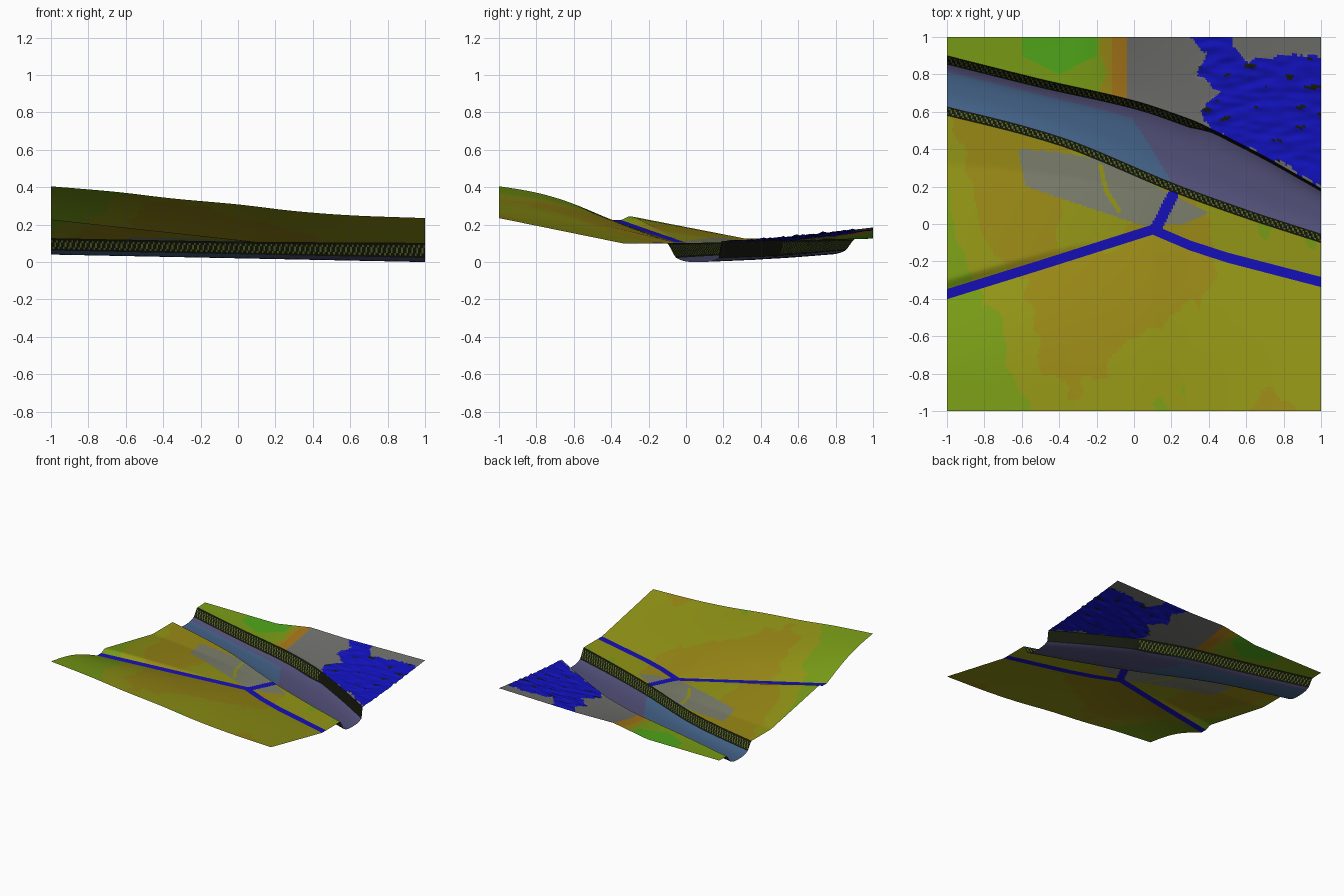
import bpy, math
from mathutils import Vector, noise

if "Cube" in bpy.data.objects:
    bpy.data.objects.remove(bpy.data.objects["Cube"])

COLS = 220
PALETTE = {
    "olive": (.29, .30, .008), "orange": (.32, .25, .008), "lime": (.19, .33, .008),
    "green": (.08, .38, .01), "rust": (.38, .18, .01), "parcel": (.20, .21, .15),
    "road_blue": (.008, .005, .48), "river_blue": (.055, .12, .24),
    "river_violet": (.085, .08, .19), "bank_black": (.008, .010, .004),
    "bank_green": (.12, .17, .02), "rock": (.16, .16, .15), "forest_blue": (.006, .006, .52),
}
MATS = {}
for key, rgb in PALETTE.items():
    MATS[key] = bpy.data.materials.new(key)
    MATS[key].diffuse_color = (*rgb, 1)
KEYS = list(PALETTE)


def clamp(v):
    return max(0.0, min(1.0, v))


def ease(v):
    v = clamp(v)
    return v * v * (3 - 2 * v)


def curve(pts, smooth=True):
    """Interpolating function through (x, value) points."""
    n = len(pts)
    def slope(i):
        a, b = pts[max(i - 1, 0)], pts[min(i + 1, n - 1)]
        return (b[1] - a[1]) / (b[0] - a[0])
    def f(x):
        i = 0
        while i < n - 2 and x > pts[i + 1][0]:
            i += 1
        (x0, v0), (x1, v1) = pts[i], pts[i + 1]
        h = x1 - x0
        t = clamp((x - x0) / h)
        if not smooth:
            return v0 + (v1 - v0) * t
        return ((2*t**3 - 3*t*t + 1) * v0 + (t**3 - 2*t*t + t) * h * slope(i)
                + (3*t*t - 2*t**3) * v1 + (t**3 - t*t) * h * slope(i + 1))
    return f


def inside(x, y, poly):
    hit = False
    for (ax, ay), (bx, by) in zip(poly, poly[1:] + poly[:1]):
        if (ay > y) != (by > y) and x < (bx - ax) * (y - ay) / (by - ay) + ax:
            hit = not hit
    return hit


def near_line(x, y, a, b, r):
    p, a, b = Vector((x, y)), Vector(a), Vector(b)
    d = b - a
    t = clamp((p - a).dot(d) / d.length_squared)
    return (p - a - d * t).length < r


def strip(name, y0, y1, rows, height, colour):
    """Terrain band between two plan curves, coloured face by face."""
    verts, faces, mats = [], [], []
    for i in range(COLS + 1):
        x = -1 + 2 * i / COLS
        a, b = y0(x), y1(x)
        for j in range(rows + 1):
            t = j / rows
            y = a + (b - a) * t
            verts.append((x, y, height(x, y, t)))
    w = rows + 1
    for i in range(COLS):
        for j in range(rows):
            k = i * w + j
            faces.append((k, k + w, k + w + 1, k + 1))
            c = (Vector(verts[k]) + Vector(verts[k + w + 1])) / 2
            mats.append(KEYS.index(colour(c.x, c.y, (j + .5) / rows, i)))
    me = bpy.data.meshes.new(name)
    me.from_pydata(verts, [], faces)
    for key in KEYS:
        me.materials.append(MATS[key])
    me.polygons.foreach_set("material_index", mats)
    me.polygons.foreach_set("use_smooth", [True] * len(faces))
    ob = bpy.data.objects.new(name, me)
    bpy.context.collection.objects.link(ob)


# Plan curves
road = curve([(-1, -.375), (-.5, -.22), (.1, -.03), (.3, -.115), (.5, -.18), (1, -.31)], False)
south_top = curve([(-1, .58), (-.6, .48), (-.3, .385), (.2, .175), (.6, .03), (1, -.1)])
north_top = curve([(-1, .90), (-.5, .775), (0, .66), (.3, .56), (.4, .515), (.7, .36), (1, .19)])
bank_w = curve([(-1, .048), (.3, .045), (.42, .018), (1, .015)], False)
road_lo = lambda x: road(x) - .027
road_hi = lambda x: road(x) + .027
south_foot = lambda x: south_top(x) + .048
north_foot = lambda x: north_top(x) - bank_w(x)

# Height curves
front_z = curve([(-1, .405), (-.65, .375), (-.35, .34), (0, .308), (.3, .273), (.6, .25), (1, .235)])
back_z = curve([(-1, .126), (-.35, .126), (-.04, .178), (.28, .172), (1, .185)], False)
road_z = curve([(-1, .225), (.1, .105), (1, .10)], False)
south_z = curve([(-1, .125), (0, .107), (1, .10)])
north_z = curve([(-1, .122), (0, .118), (1, .112)])
bed = lambda x: .02 - .02 * x
foot_z = lambda x: bed(x) + .022

FOREST = [(.28, 1.01), (.52, 1.01), (.52, .95), (.6, .86), (.75, .9), (1.01, .91), (1.01, .2),
          (.4, .52), (.35, .6), (.47, .7), (.32, .8), (.4, .92)]
PARCEL = [(-.62, .40), (-.45, .39), (-.15, .34), (.22, .15), (.40, .06), (.27, 0), (.05, -.01), (-.58, .2)]


def field_colour(x, y):
    v = noise.noise(Vector((x * 1.4 + 3, y * 1.4, .5))) + .12 * noise.noise(Vector((x * 9, y * 9, 2)))
    v += .25 * math.exp(-((x - .1)**2 + (y + .4)**2) * 4) - .3 * clamp(-.3 - x) * clamp(y + .5)
    return "orange" if v > .12 else "lime" if v < -.28 else "olive"


def middle_colour(x, y, t, i):
    if near_line(x, y, (.12, -.02), (.205, .15), .03):
        return "road_blue"
    if inside(x, y, PARCEL):
        if near_line(x, y, (-.18, .31), (-.15, .18), .012) or near_line(x, y, (-.15, .18), (-.08, .07), .012):
            return "olive"
        return "parcel"
    return field_colour(x, y)


def in_forest(x, y):
    q = Vector((round(x * 35) / 35, round(y * 45) / 45, 0))
    n = noise.noise_vector(q * 13) * .035
    return inside(x + n.x, y + n.y, FOREST)


def north_colour(x, y, t, i):
    if in_forest(x, y):
        return "bank_black" if noise.noise(Vector((x * 9, y * 28, 4))) > .46 else "forest_blue"
    if x > -.04:
        return "rock"
    if x > -.17 - .04 * noise.noise(Vector((0, y * 8, 0))):
        return "rust" if x > -.12 else "orange"
    return "green" if abs(x + .4) < .2 and y > .8 + .5 * abs(x + .4) else "lime"


def bank_colour(x, y, t, i):
    if t < .18 or t > .85 or (y > north_foot(x) - .001 and x > .38):
        return "bank_black"
    return "bank_green" if (i + int(t * 3)) % 3 == 0 else "bank_black"


def front_height(x, y, t):
    a, b = front_z(x), road_z(x)
    return a + (b - a) * t + .03 * (1 - x) / 2 * math.sin(math.pi * t)


def middle_height(x, y, t):
    ridge = road_z(x) + .03 * clamp((-x - .2) / .7)
    z = ridge + (south_z(x) - ridge) * clamp(t / .72)
    return road_z(x) + (z - road_z(x)) * ease(t / .06)


def north_height(x, y, t):
    z = north_z(x) + (back_z(x) - north_z(x)) * t ** 1.3
    if 0 < t < 1 and in_forest(x, y):
        z += .012 * noise.noise(Vector((x * 9, y * 28, 4)))
    return z


# South side
strip("front_field", lambda x: -1, road_lo, 40, front_height, lambda x, y, t, i: field_colour(x, y))
strip("road", road_lo, road_hi, 3, lambda x, y, t: road_z(x), lambda x, y, t, i: "road_blue")
strip("middle_field", road_hi, south_top, 48, middle_height, middle_colour)

# River channel
strip("south_bank", south_top, south_foot, 6,
      lambda x, y, t: south_z(x) + (foot_z(x) - south_z(x)) * (.6 * t + .4 * ease(t)), bank_colour)
strip("riverbed", south_foot, north_foot, 18,
      lambda x, y, t: bed(x) + .022 * abs(2 * t - 1) ** 3,
      lambda x, y, t, i: "river_violet" if x + .25 * t > .2 or t > .85 else "river_blue")
strip("north_bank", north_foot, north_top, 6,
      lambda x, y, t: foot_z(x) + (north_z(x) - foot_z(x)) * (.6 * t + .4 * ease(t)), bank_colour)

# North side
strip("north_slope", north_top, lambda x: 1, 50, north_height, north_colour)

for m in bpy.data.materials:
    if m.users and not m.is_grease_pencil:
        m.use_nodes = True
        m.node_tree.nodes["Principled BSDF"].inputs["Base Color"].default_value = m.diffuse_color
